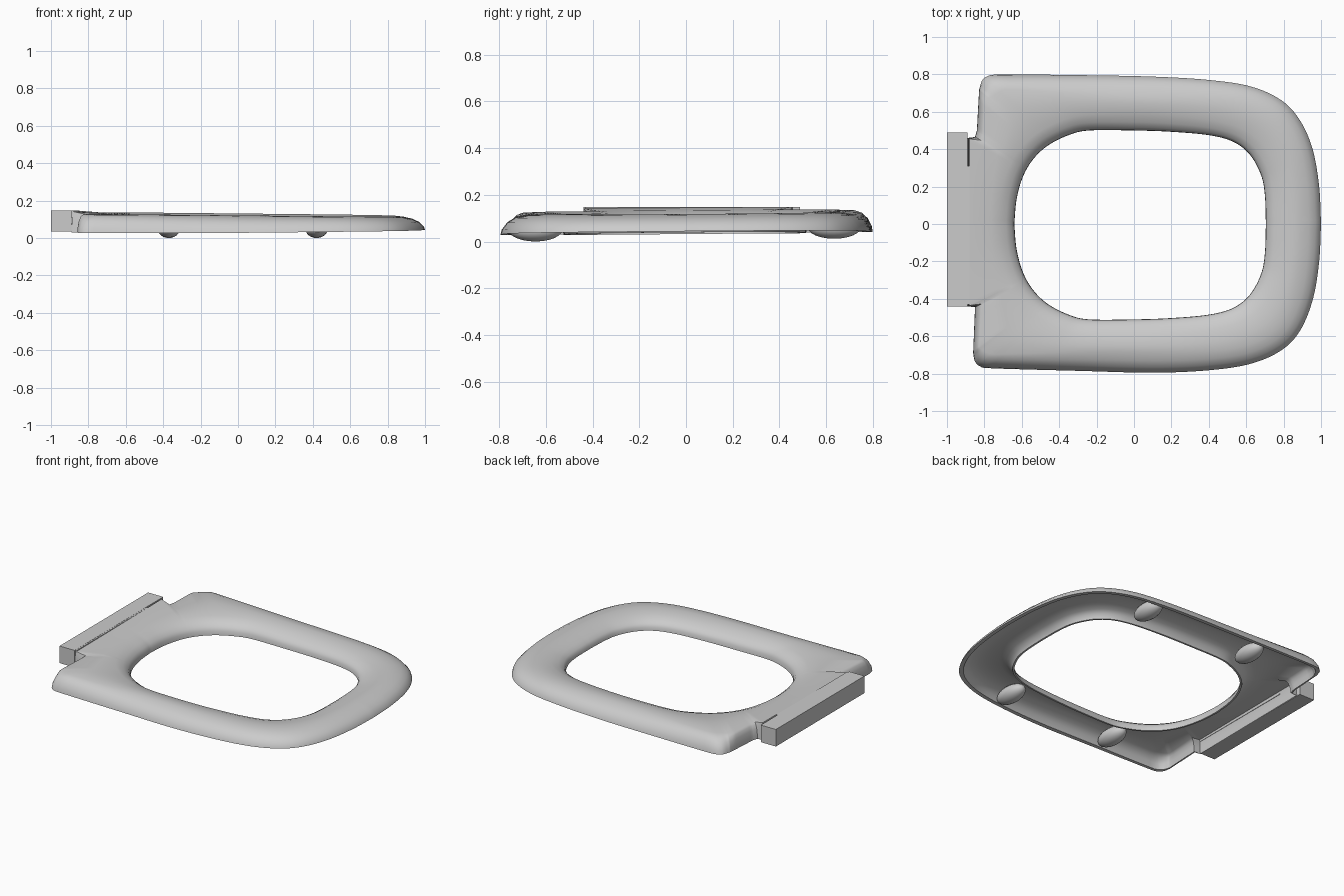
import bpy, bmesh, math
from mathutils import Vector

old = bpy.data.objects.get("Cube")
if old:
    bpy.data.objects.remove(old, do_unlink=True)

grey = bpy.data.materials.new("light grey plastic")
grey.use_nodes = True
grey.diffuse_color = (0.6, 0.6, 0.6, 1)
grey.node_tree.nodes["Principled BSDF"].inputs["Base Color"].default_value = (0.6, 0.6, 0.6, 1)

CENTRE = Vector((0.03, 0))
TILT = .008  # the seat sits slightly higher on its +y side


def add_object(name, bm, smooth_angle=None):
    bmesh.ops.recalc_face_normals(bm, faces=bm.faces)
    mesh = bpy.data.meshes.new(name)
    bm.to_mesh(mesh)
    bm.free()
    mesh.materials.append(grey)
    obj = bpy.data.objects.new(name, mesh)
    bpy.context.collection.objects.link(obj)
    if smooth_angle:
        bpy.ops.object.select_all(action='DESELECT')
        obj.select_set(True)
        bpy.context.view_layer.objects.active = obj
        bpy.ops.object.shade_smooth_by_angle(angle=math.radians(smooth_angle))


def clamp(value):
    return min(max(value, 0), 1)


def smooth_path(points, steps=6):
    """Catmull-Rom curve through an open row of points."""
    p = [Vector(q) for q in points]
    p = [2 * p[0] - p[1]] + p + [2 * p[-1] - p[-2]]
    out = []
    for a, b, c, d in zip(p, p[1:], p[2:], p[3:]):
        for i in range(steps):
            t = i / steps
            out.append(0.5 * (2 * b + (c - a) * t + (2 * a - 5 * b + 4 * c - d) * t**2
                              + (3 * b - a - 3 * c + d) * t**3))
    return out + [p[-2]]


def angle_of(p):
    return math.atan2(p.y - CENTRE.y, p.x - CENTRE.x) % math.tau


def hit(outline, angle):
    """Where a ray from the centre meets a closed outline."""
    ray = Vector((math.cos(angle), math.sin(angle)))
    best = 0
    for a, b in zip(outline, outline[1:] + outline[:1]):
        edge, rel = b - a, a - CENTRE
        det = ray.cross(edge)
        if abs(det) > 1e-9:
            r, s = rel.cross(edge) / det, rel.cross(ray) / det
            if r > 0 and -1e-5 <= s <= 1 + 1e-5:
                best = max(best, r)
    return CENTRE + ray * best


# Outlines of the seat and its opening
left_side = smooth_path([(1, 0), (.99, .2), (.955, .4), (.887, .555), (.787, .662), (.625, .735),
                         (.4, .77), (.1, .788), (-.3, .796), (-.7, .8), (-.77, .795),
                         (-.81, .77), (-.828, .72)])
right_side = smooth_path([(-.86, -.69), (-.85, -.735), (-.82, -.762), (-.75, -.772),
                          (-.3, -.785), (.1, -.795), (.4, -.782), (.625, -.747), (.79, -.674),
                          (.89, -.567), (.957, -.4), (.99, -.2), (1, 0)])
hinge_tab = [Vector(p) for p in [(-.84, .5), (-.85, .465), (-.89, .46),
                                 (-.89, -.44), (-.85, -.445)]]
outer = left_side + hinge_tab + right_side[:-1]
half_hole = smooth_path([(.705, 0), (.7, .15), (.68, .26), (.62, .37), (.53, .44), (.4, .475),
                         (.2, .493), (0, .5), (-.24, .5), (-.35, .475), (-.46, .42), (-.54, .345),
                         (-.595, .25), (-.628, .13), (-.64, 0)])
hole = half_hole + [Vector((p.x, -p.y * 1.02)) for p in half_hole[-2:0:-1]]

# Hollow seat section: (side, distance from that edge, height)
SECTION = [("out", 0, .034), ("out", .006, .057), ("out", .03, .089), ("out", .065, .111),
           ("out", .11, .122), ("mid", 0, .126), ("in", .09, .116), ("in", .045, .1),
           ("in", .015, .08), ("in", .002, .058), ("in", 0, .032), ("in", .012, .032),
           ("in", .022, .066), ("in", .05, .086), ("in", .09, .1), ("mid", 0, .11),
           ("out", .12, .106), ("out", .07, .092), ("out", .04, .066), ("out", .026, .035)]

count = 280
angles = {round(math.tau * i / count, 4) for i in range(count)}
angles |= {round(angle_of(p), 4) for p in hinge_tab + right_side[:12] + left_side[-12:]}
bm = bmesh.new()
rings = []
for angle in sorted(angles):
    a, b = hit(outer, angle), hit(hole, angle)
    ray = (b - a).normalized()
    # The rolled edge tightens along the back and nearly vanishes at the hinge tab
    back = clamp((-a.x - .78) / .05) * clamp((.78 - abs(a.y)) / .1)
    tab = clamp((-a.x - .85) / .04) * (abs(a.y) < .48)
    squeeze = 1 - .65 * back - .25 * tab
    ring = []
    for side, d, z in SECTION:
        if side == "out":
            p = a + ray * d * squeeze
        elif side == "in":
            p = b - ray * d
        else:
            p = (a + b) / 2
        top = clamp((z - .034) / .08)
        rise = -.01 * p.x * top + .01 * max(p.x, 0) * (1 - top) + TILT * p.y
        # The tab stays level with the hinge bar
        rise += .014 * tab * top * (side == "out")
        ring.append(bm.verts.new((p.x, p.y, z + rise)))
    rings.append(ring)
for r, s in zip(rings, rings[1:] + rings[:1]):
    for i in range(len(SECTION)):
        j = (i + 1) % len(SECTION)
        bm.faces.new((r[i], r[j], s[j], s[i]))
add_object("seat_ring", bm, 50)


def box(name, low, high):
    bm = bmesh.new()
    bmesh.ops.create_cube(bm, size=1)
    for v in bm.verts:
        v.co = [(l + h) / 2 + c * (h - l) for l, h, c in zip(low, high, v.co)]
    add_object(name, bm)


# Hinge bar behind the seat and the thin ridge in front of it
box("hinge_bar", (-1, -.44, .035), (-.89, .488, .148))
box("hinge_ridge", (-.892, -.43, .11), (-.88, .31, .147))

# Rounded feet under the seat
for x, end in ((-.37, "back"), (.42, "front")):
    for y, z, side in ((-.645, .05, "right"), (.635, .062, "left")):
        bm = bmesh.new()
        bmesh.ops.create_uvsphere(bm, u_segments=24, v_segments=12, radius=1)
        for v in bm.verts:
            v.co = (x + v.co.x * .06, y + v.co.y * .115, z + v.co.z * .05)
        add_object(f"{end}_{side}_foot", bm, 60)
